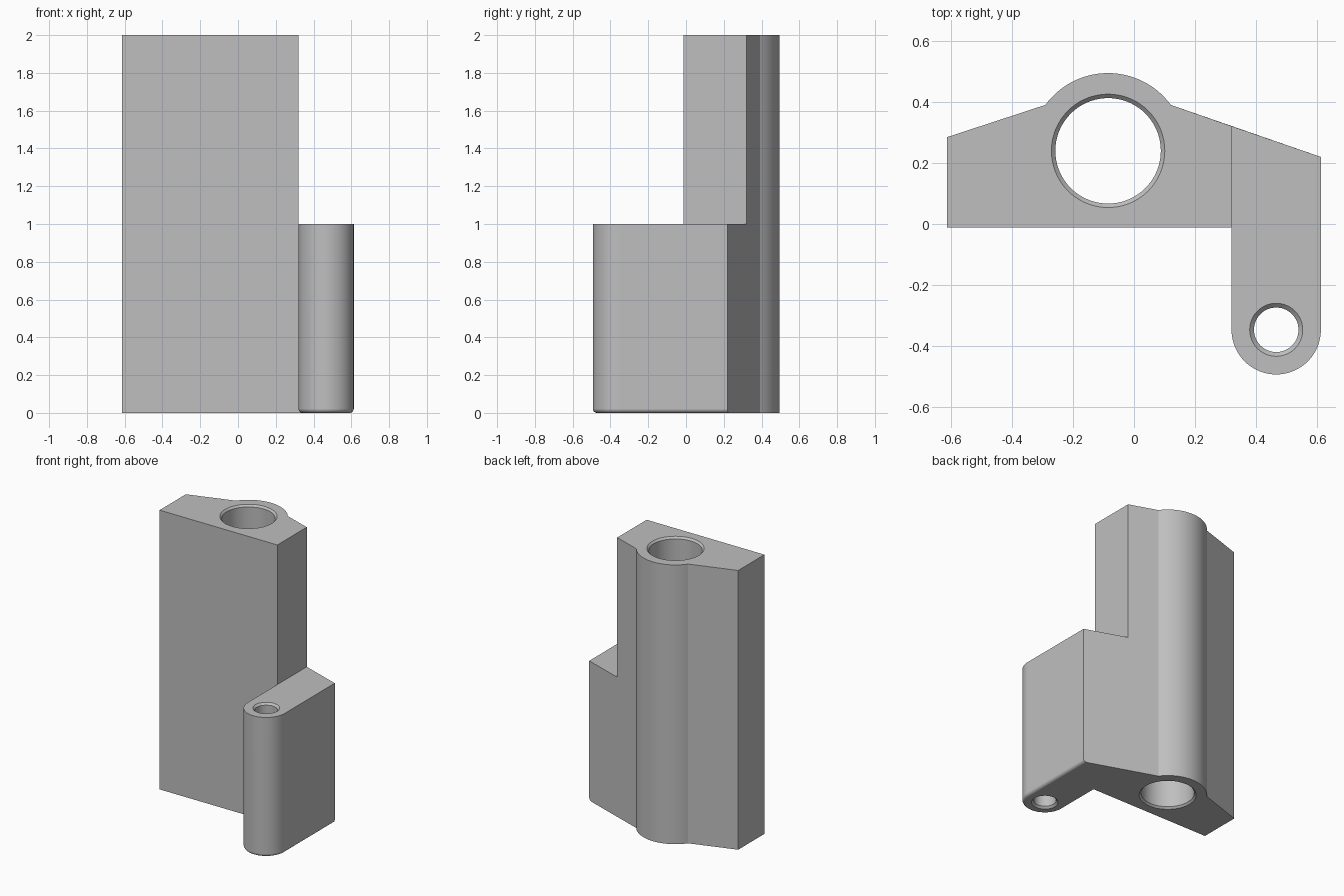
import bpy
import bmesh
from math import atan2, cos, sin, pi, radians

if "Cube" in bpy.data.objects:
    bpy.data.objects.remove(bpy.data.objects["Cube"], do_unlink=True)

grey = bpy.data.materials.new("plain grey")
grey.use_nodes = True
colour = (0.52, 0.52, 0.52, 1)
grey.diffuse_color = colour
grey.node_tree.nodes["Principled BSDF"].inputs["Base Color"].default_value = colour

LEFT, STEP, RIGHT = -0.613, 0.32, 0.613
FRONT = -0.012
BORE = (-0.085, 0.24)
PIN = (0.4665, -0.347)
ARM_R = RIGHT - PIN[0]
BOSS_R = 0.255


def arc(centre, radius, start, end, steps):
    return [(centre[0] + radius * cos(start + (end - start) * i / steps),
             centre[1] + radius * sin(start + (end - start) * i / steps))
            for i in range(steps + 1)]


def loft(name, layers):
    """Solid skinned through (outline, height) layers, from bottom to top."""
    bm = bmesh.new()
    rings = [[bm.verts.new((x, y, z)) for x, y in outline] for outline, z in layers]
    bm.faces.new(rings[0][::-1])
    bm.faces.new(rings[-1])
    for low, high in zip(rings, rings[1:]):
        for i in range(len(low)):
            j = (i + 1) % len(low)
            bm.faces.new((low[i], low[j], high[j], high[i]))
    bmesh.ops.remove_doubles(bm, verts=bm.verts, dist=0.00001)
    bmesh.ops.recalc_face_normals(bm, faces=bm.faces)
    mesh = bpy.data.meshes.new(name)
    bm.to_mesh(mesh)
    bm.free()
    mesh.materials.append(grey)
    obj = bpy.data.objects.new(name, mesh)
    bpy.context.collection.objects.link(obj)
    return obj


def bore_cutter(name, centre, radius, rim, height):
    """Round cutter that flares to the rim at both ends."""
    depth = rim - radius
    sizes = [(rim, -0.05), (rim, 0), (radius, depth),
             (radius, height - depth), (rim, height), (rim, height + 0.05)]
    return loft(name, [(arc(centre, r, 0, 2 * pi, 72)[:-1], z) for r, z in sizes])


def combine(target, tool, operation):
    mod = target.modifiers.new(operation, "BOOLEAN")
    mod.operation = operation
    mod.solver = "EXACT"
    mod.object = tool
    bpy.context.view_layer.objects.active = target
    bpy.ops.object.modifier_apply(modifier=mod.name)
    bpy.data.objects.remove(tool, do_unlink=True)


# Tall body with a rounded boss at the back
right_shoulder = (0.12, 0.39)
left_shoulder = (-0.29, 0.39)


def back_edge(x):
    return 0.39 - (x - right_shoulder[0]) * 0.345


a0 = atan2(right_shoulder[1] - BORE[1], right_shoulder[0] - BORE[0])
body_outline = [(LEFT, FRONT), (STEP, FRONT), (STEP, back_edge(STEP))]
body_outline += arc(BORE, BOSS_R, a0, pi - a0, 28) + [(LEFT, 0.285)]
body = loft("bracket_body", [(body_outline, 0), (body_outline, 2)])


# Low arm with a round end and a rounded lower edge
def arm_outline(inset):
    side = RIGHT - inset
    return ([(STEP, FRONT), (STEP, back_edge(STEP)), (side, back_edge(side))]
            + arc(PIN, ARM_R - inset, 0, -pi, 36)
            + [(STEP + inset, FRONT)])[::-1]


FILLET = 0.022
arm_layers = []
for i in range(6):
    a = i / 5 * pi / 2
    arm_layers.append((arm_outline(FILLET * (1 - sin(a))), FILLET * (1 - cos(a))))
arm_layers.append((arm_outline(0), 1))
arm = loft("arm", arm_layers)

# Join the parts and drill both holes
combine(body, arm, "UNION")
combine(body, bore_cutter("bore_cutter", BORE, 0.173, 0.186, 2), "DIFFERENCE")
combine(body, bore_cutter("pin_cutter", PIN, 0.073, 0.087, 1), "DIFFERENCE")

# Merge coplanar faces left over from the joins
bm = bmesh.new()
bm.from_mesh(body.data)
bmesh.ops.remove_doubles(bm, verts=bm.verts, dist=0.0001)
bmesh.ops.dissolve_limit(bm, angle_limit=radians(0.3), verts=bm.verts, edges=bm.edges)
bm.to_mesh(body.data)
bm.free()

# Smooth the curved walls, keep corners crisp and flat faces flat
bpy.ops.object.select_all(action="DESELECT")
body.select_set(True)
bpy.context.view_layer.objects.active = body
bpy.ops.object.shade_smooth_by_angle(angle=radians(30))
weighted = body.modifiers.new("weighted_normals", "WEIGHTED_NORMAL")
weighted.keep_sharp = True
